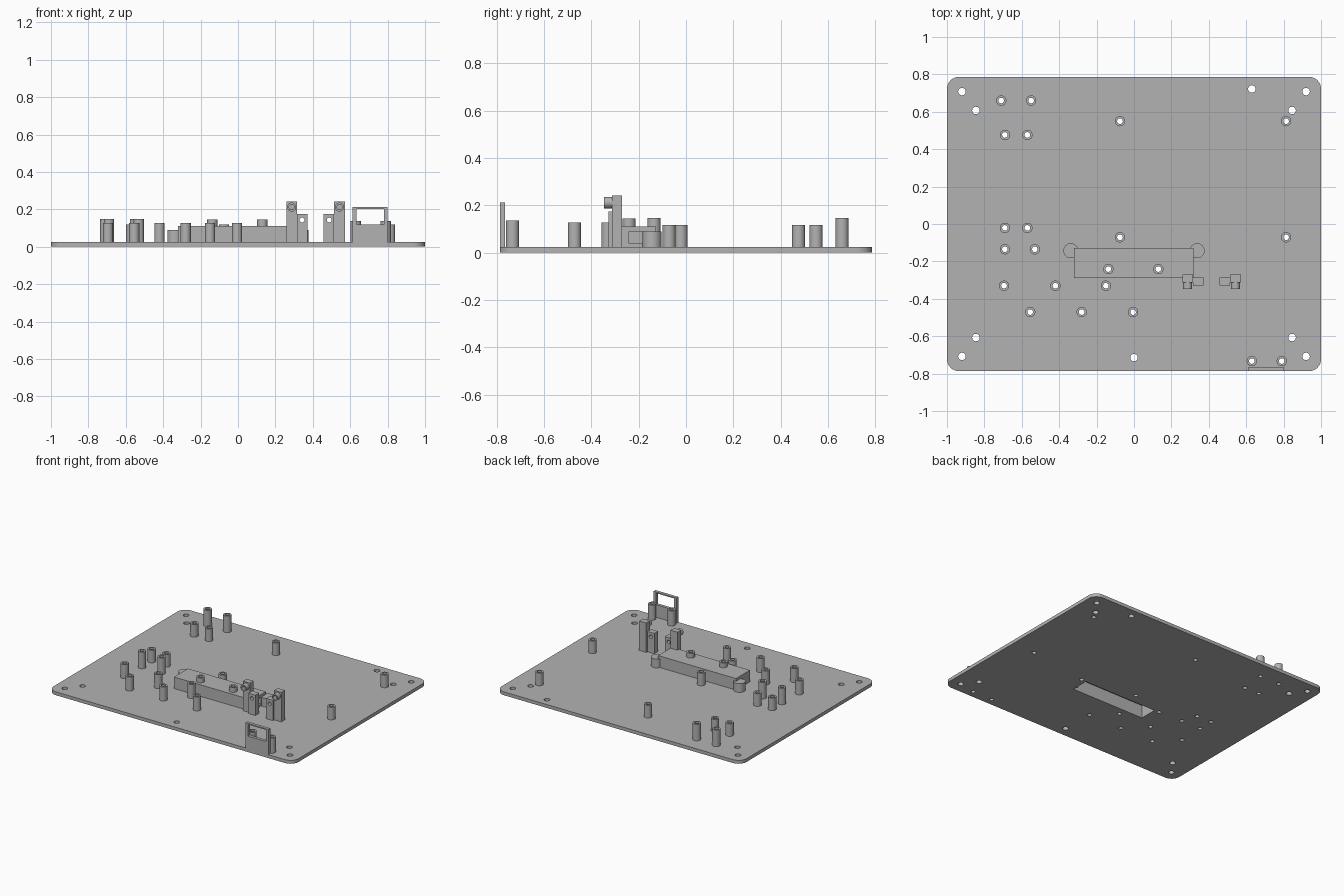
import bpy, bmesh, math
from mathutils import Matrix, Vector

if "Cube" in bpy.data.objects:
    bpy.data.objects.remove(bpy.data.objects["Cube"])

grey = bpy.data.materials.new("plain grey")
grey.use_nodes = True
grey.diffuse_color = (0.45, 0.45, 0.45, 1)
grey.node_tree.nodes["Principled BSDF"].inputs["Base Color"].default_value = (0.45, 0.45, 0.45, 1)

T = 0.025          # plate thickness
R, BORE = 0.0275, 0.015


def finish(name, bm):
    bmesh.ops.recalc_face_normals(bm, faces=bm.faces)
    me = bpy.data.meshes.new(name)
    bm.to_mesh(me)
    bm.free()
    me.materials.append(grey)
    ob = bpy.data.objects.new(name, me)
    bpy.context.collection.objects.link(ob)
    return ob


def box(name, x0, x1, y0, y1, z0, z1):
    bm = bmesh.new()
    size = Matrix.Diagonal((x1 - x0, y1 - y0, z1 - z0, 1))
    mid = Matrix.Translation(((x0 + x1) / 2, (y0 + y1) / 2, (z0 + z1) / 2))
    bmesh.ops.create_cube(bm, size=1, matrix=mid @ size)
    return finish(name, bm)


def rod(name, a, b, r):
    """Solid cylinder from point a to point b."""
    a, b = Vector(a), Vector(b)
    turn = (b - a).to_track_quat('Z', 'Y').to_matrix().to_4x4()
    bm = bmesh.new()
    bmesh.ops.create_cone(bm, cap_ends=True, segments=32, radius1=r, radius2=r,
                          depth=(b - a).length, matrix=Matrix.Translation((a + b) / 2) @ turn)
    return finish(name, bm)


def upright(name, x, y, z0, z1, r):
    return rod(name, (x, y, z0), (x, y, z1), r)


def cut(ob, *cutters):
    """Subtract each cutter and discard it."""
    bpy.context.view_layer.objects.active = ob
    for c in cutters:
        m = ob.modifiers.new("cut", 'BOOLEAN')
        m.operation, m.solver, m.object = 'DIFFERENCE', 'EXACT', c
        bpy.ops.object.modifier_apply(modifier=m.name)
        bpy.data.objects.remove(c)
    return ob


# Standoff positions grouped by the height of their tops
standoffs = {
    0.147: [(-0.71, 0.66), (-0.55, 0.66), (-0.69, -0.135), (-0.53, -0.135)],
    0.118: [(-0.69, 0.476), (-0.57, 0.476), (-0.69, -0.021), (-0.57, -0.021),
            (-0.075, 0.55), (0.813, 0.55), (-0.075, -0.071), (0.813, -0.071)],
    0.128: [(-0.695, -0.33), (-0.42, -0.33), (-0.15, -0.33),
            (-0.555, -0.471), (-0.28, -0.471), (-0.005, -0.471)],
    0.137: [(0.63, -0.733), (0.79, -0.733)],
}
ears = [(-0.338, -0.143), (0.338, -0.143)]

# Base plate with rounded corners
plate = box("base_plate", -1, 1, -0.787, 0.787, 0, T)
bm = bmesh.new()
bm.from_mesh(plate.data)
corners = [e for e in bm.edges if abs(e.verts[0].co.z - e.verts[1].co.z) > T / 2]
bmesh.ops.bevel(bm, geom=corners, offset=0.065, segments=10, profile=0.5, affect='EDGES')
bm.to_mesh(plate.data)
bm.free()

# Mounting holes, standoff bores and the slot under the housing
mounts = [(sx * x, sy * y) for x, y in ((0.92, 0.708), (0.845, 0.607))
          for sx in (-1, 1) for sy in (-1, 1)] + [(0.63, 0.722), (0, -0.714)]
bores = ears + [p for group in standoffs.values() for p in group]
cut(plate, *[upright("hole", x, y, -0.1, 0.1, 0.02) for x, y in mounts],
    *[upright("bore", x, y, -0.1, 0.1, BORE) for x, y in bores],
    box("slot", -0.3, 0.298, -0.275, -0.145, -0.1, 0.1))

# Hollow standoffs
for top, group in standoffs.items():
    for x, y in group:
        cut(upright("standoff", x, y, T, top, R), upright("bore", x, y, 0, 0.3, BORE))

# Hollow central housing, open below, with a port in its left end
pegs = [(-0.137, -0.241), (0.13, -0.241)]
housing = box("housing", -0.32, 0.317, -0.29, -0.127, T, 0.11)
cut(housing, box("cavity", -0.3, 0.298, -0.275, -0.145, 0, 0.095),
    box("port", 0.28, 0.35, -0.24, -0.182, 0.04, 0.09),
    *[upright("bore", x, y, 0.05, 0.2, BORE) for x, y in pegs])
for x, y in pegs:
    cut(upright("housing_peg", x, y, 0.11, 0.145, R), upright("bore", x, y, 0, 0.3, BORE))
for x, y in ears:
    cut(upright("housing_ear", x, y, T, 0.09, 0.04), upright("bore", x, y, 0, 0.07, BORE))

# Pair of mirrored clamp posts, each with a knob and a lower wing
for cx, side in ((0.287, 1), (0.543, -1)):
    tag = "right" if side > 0 else "left"
    cut(box(tag + "_post", cx - 0.029, cx + 0.029, -0.312, -0.27, T, 0.243),
        rod("bore", (cx, -0.4, 0.212), (cx, -0.28, 0.212), 0.014))
    cut(rod(tag + "_knob", (cx, -0.347, 0.212), (cx, -0.312, 0.212), 0.024),
        rod("bore", (cx, -0.4, 0.212), (cx, -0.2, 0.212), 0.014))
    xs = sorted((cx + side * 0.029, cx + side * 0.085))
    hole_x = cx + side * 0.055
    cut(box(tag + "_wing", *xs, -0.328, -0.285, T, 0.175),
        rod("bore", (hole_x, -0.4, 0.143), (hole_x, -0.2, 0.143), 0.013))

# Upright panel with a window at the front edge
cut(box("window_panel", 0.613, 0.8, -0.787, -0.765, T, 0.212),
    box("window", 0.633, 0.78, -0.9, -0.7, 0.118, 0.203))

# Smooth round walls, sharp edges
for ob in bpy.context.scene.objects:
    ob.select_set(ob.type == 'MESH')
bpy.context.view_layer.objects.active = plate
bpy.ops.object.shade_smooth_by_angle(angle=math.radians(30))
